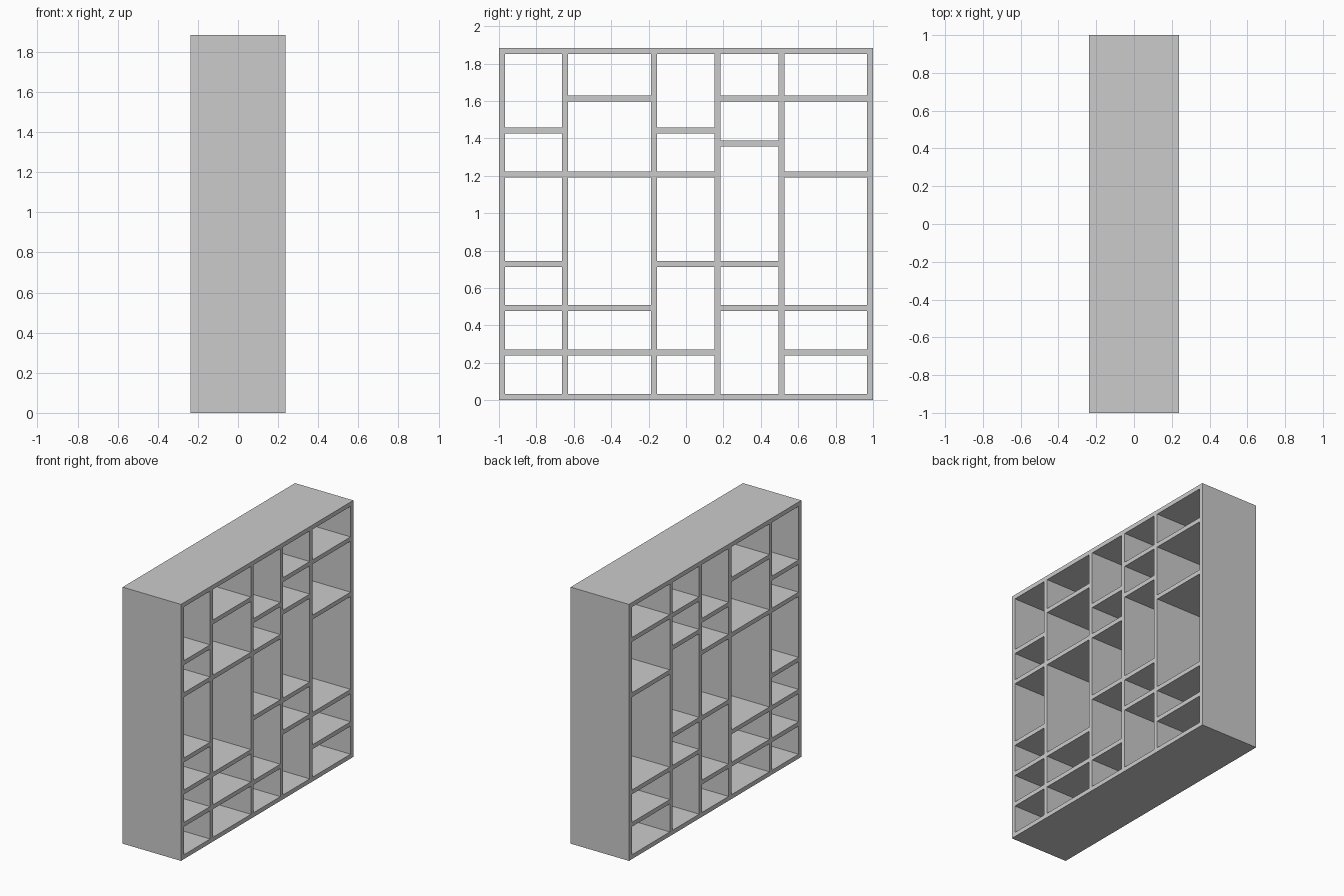
import bpy

if "Cube" in bpy.data.objects:
    bpy.data.objects.remove(bpy.data.objects["Cube"])

T = 0.032          # board thickness
DEPTH = 0.474      # along x
HEIGHT = 1.884


def board(name, y0, y1, z0, z1):
    bpy.ops.mesh.primitive_cube_add(size=1, location=(0, (y0 + y1) / 2, (z0 + z1) / 2))
    ob = bpy.context.object
    ob.name = name
    ob.dimensions = (DEPTH, y1 - y0, z1 - z0)
    bpy.ops.object.transform_apply(location=False, rotation=False, scale=True)


# Full-width bottom and top boards
board("bottom_board", -1, 1, 0, T)
board("top_board", -1, 1, HEIGHT - T, HEIGHT)

# Side panels and dividers
uprights = [-0.984, -0.646, -0.172, 0.169, 0.51, 0.984]
for i, y in enumerate(uprights):
    name = "side_panel" if i in (0, 5) else "divider"
    board(name, y - T / 2, y + T / 2, T, HEIGHT - T)

# Shelf centre heights for each column, from -y to +y
columns = [
    [0.254, 0.492, 0.727, 1.206, 1.442],
    [0.254, 0.492, 1.206, 1.612],
    [0.254, 0.727, 1.206, 1.442],
    [0.492, 0.727, 1.373, 1.612],
    [0.254, 0.492, 1.206, 1.612],
]
for i, heights in enumerate(columns):
    for z in heights:
        board("shelf", uprights[i] + T / 2, uprights[i + 1] - T / 2, z - T / 2, z + T / 2)
